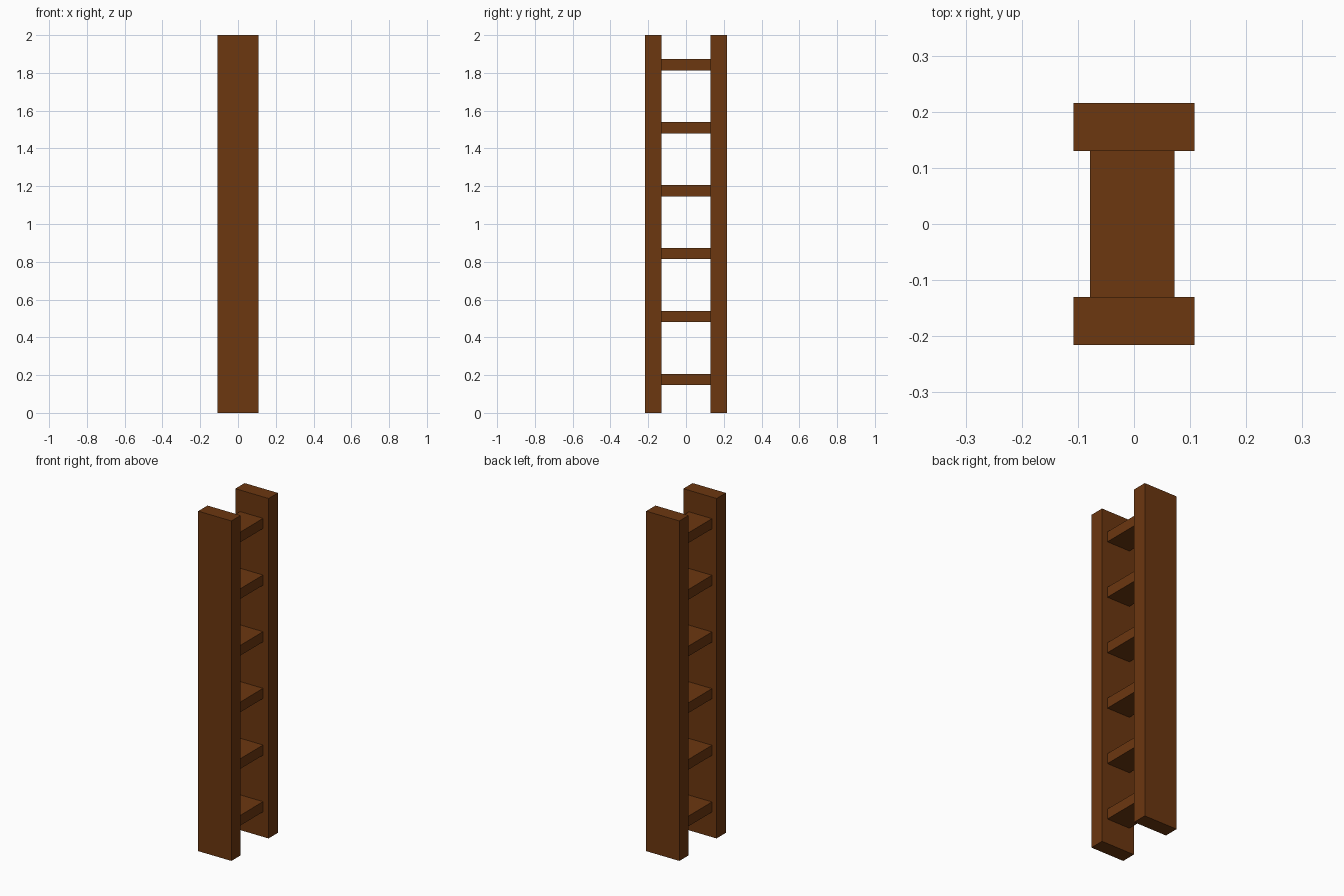
import bpy

if "Cube" in bpy.data.objects:
    bpy.data.objects.remove(bpy.data.objects["Cube"])

wood = bpy.data.materials.new("brown_wood")
wood.diffuse_color = (0.15, 0.038, 0.005, 1)
wood.use_nodes = True
wood.node_tree.nodes["Principled BSDF"].inputs["Base Color"].default_value = wood.diffuse_color


def box(name, center, size):
    bpy.ops.mesh.primitive_cube_add(size=1, location=center)
    ob = bpy.context.object
    ob.name = name
    ob.scale = size
    bpy.ops.object.transform_apply(location=False, rotation=False, scale=True)
    ob.data.materials.append(wood)
    return ob


# Two upright side rails
for side, label in ((-1, "front"), (1, "back")):
    box(f"{label}_rail", (0, side * 0.173, 1), (0.216, 0.086, 2))

# Six flat rungs between the rails
for i in range(6):
    box(f"rung_{i + 1}", (-0.003, 0, 0.177 + i * 0.3333), (0.15, 0.26, 0.06))
